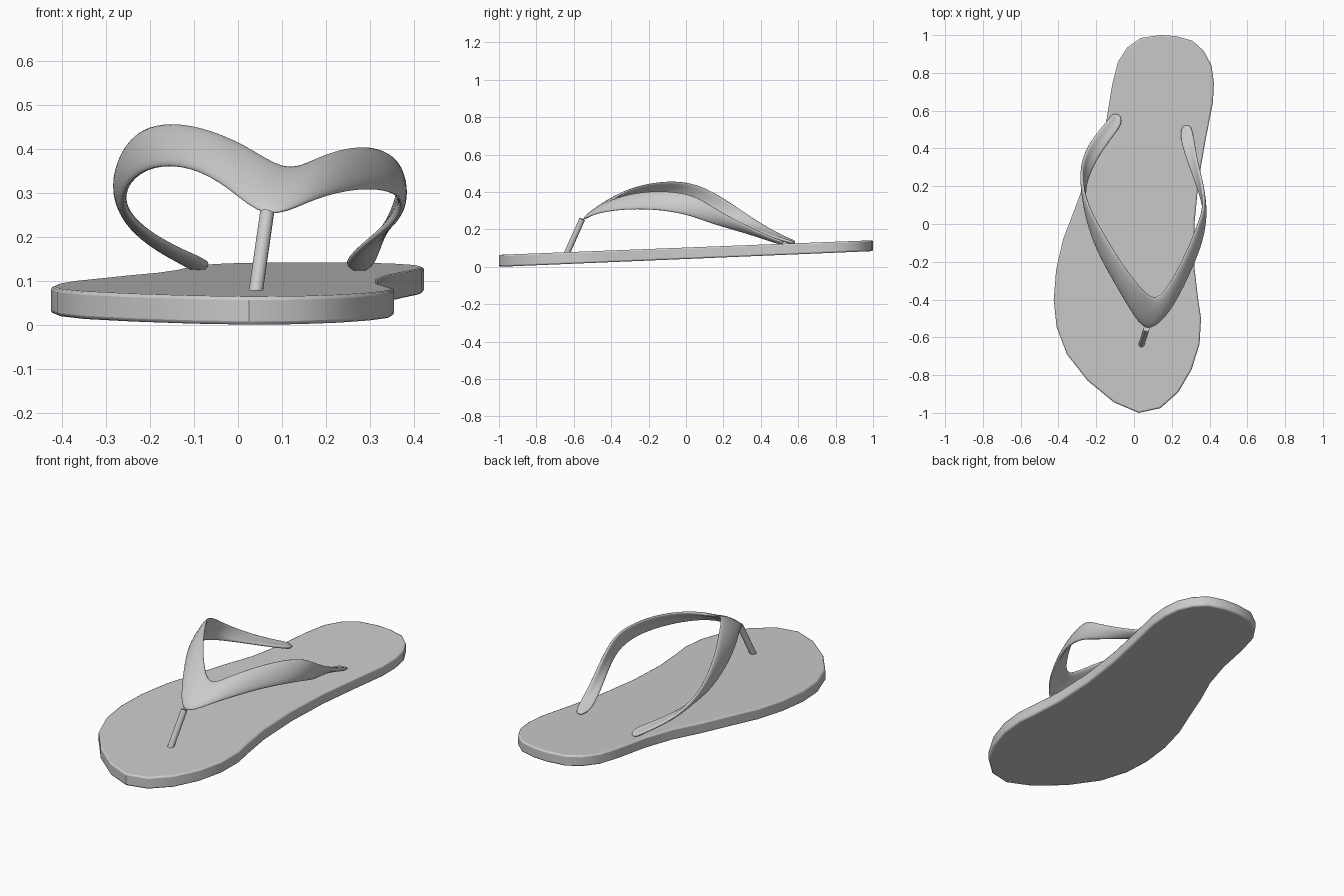
import bpy, bmesh
from mathutils import Vector

if "Cube" in bpy.data.objects:
    bpy.data.objects.remove(bpy.data.objects["Cube"])

def make_object(name, bm):
    bmesh.ops.recalc_face_normals(bm, faces=bm.faces[:])
    mesh = bpy.data.meshes.new(name)
    bm.to_mesh(mesh)
    bm.free()
    ob = bpy.data.objects.new(name, mesh)
    bpy.context.collection.objects.link(ob)
    bpy.ops.object.select_all(action='DESELECT')
    ob.select_set(True)
    bpy.context.view_layer.objects.active = ob
    return ob

# Sole: foot outline extruded, rising gently towards the heel
outline = [(.14, 1), (.22, .995), (.31, .97), (.37, .915), (.41, .84), (.423, .75), (.418, .645),
           (.38, .45), (.343, .24), (.32, 0), (.32, -.23), (.34, -.4), (.355, -.5), (.347, -.635),
           (.305, -.77), (.235, -.89), (.14, -.975), (.025, -1), (-.105, -.945), (-.245, -.83),
           (-.355, -.69), (-.41, -.545), (-.425, -.4), (-.412, -.24), (-.375, -.08), (-.31, .09),
           (-.255, .24), (-.19, .39), (-.145, .555), (-.115, .74), (-.085, .86), (-.035, .935), (.035, .985)]
bm = bmesh.new()
base = bm.faces.new([bm.verts.new((x, y, .042 * (y + 1))) for x, y in outline])
top = bmesh.ops.extrude_face_region(bm, geom=[base], use_keep_orig=True)
for v in top['geom']:
    if isinstance(v, bmesh.types.BMVert):
        v.co.z += .064 - .003 * (v.co.y + 1)
sole = make_object('sole', bm)
bevel = sole.modifiers.new('rim', 'BEVEL')
bevel.width, bevel.segments = .008, 2
bevel.limit_method, bevel.angle_limit = 'ANGLE', 1.0
bpy.ops.object.shade_smooth_by_angle(angle=.6)

# Strap: twisting ribbon given by stations of (upper edge, lower edge)
left = [((-.105, .588, .135), (-.075, .58, .133)), ((-.13, .565, .145), (-.055, .535, .14)),
        ((-.2, .48, .185), (-.12, .45, .165)), ((-.262, .39, .24), (-.19, .35, .2)),
        ((-.285, .28, .315), (-.245, .24, .24)), ((-.266, .17, .39), (-.262, .15, .275)),
        ((-.225, .06, .443), (-.252, .03, .32)), ((-.165, -.04, .46), (-.2, -.14, .36)),
        ((-.085, -.175, .452), (-.11, -.3, .36)), ((.02, -.32, .41), (-.02, -.46, .31))]
middle = [((.11, -.41, .345), (.062, -.585, .23))]
right = [((.17, -.34, .375), (.165, -.505, .282)), ((.225, -.25, .398), (.245, -.37, .303)),
         ((.285, -.13, .407), (.308, -.23, .308)), ((.328, -.02, .397), (.362, -.095, .297)),
         ((.36, .06, .375), (.377, .03, .27)), ((.37, .13, .33), (.36, .12, .235)),
         ((.36, .23, .27), (.327, .21, .21)), ((.33, .36, .205), (.272, .35, .175)),
         ((.315, .485, .145), (.237, .475, .14)), ((.295, .525, .135), (.26, .525, .133))]
stations = [(Vector(a), Vector(b)) for a, b in left + middle + right]
mids = [(a + b) / 2 for a, b in stations]
bm = bmesh.new()
rows = []
for i, (a, b) in enumerate(stations):
    tangent = mids[min(i + 1, len(mids) - 1)] - mids[max(i - 1, 0)]
    dome = tangent.cross(a - b).normalized() * .012
    rows.append([bm.verts.new(p) for p in (a, mids[i] + dome, b)])
for r, s in zip(rows, rows[1:]):
    for k in range(2):
        bm.faces.new((r[k], s[k], s[k + 1], r[k + 1]))
strap = make_object('strap', bm)
solid = strap.modifiers.new('thickness', 'SOLIDIFY')
solid.thickness, solid.offset = .02, 0
sub = strap.modifiers.new('smooth', 'SUBSURF')
sub.levels = sub.render_levels = 2
bpy.ops.object.shade_smooth()

# Toe post: slanted round pin between sole and strap tip
foot, head = Vector((.039, -.64, .065)), Vector((.066, -.555, .255))
axis = head - foot
bpy.ops.mesh.primitive_cylinder_add(vertices=16, radius=.016, depth=axis.length, location=(foot + head) / 2)
post = bpy.context.object
post.name = 'toe_post'
post.rotation_euler = axis.to_track_quat('Z', 'Y').to_euler()
bpy.ops.object.shade_smooth_by_angle()
